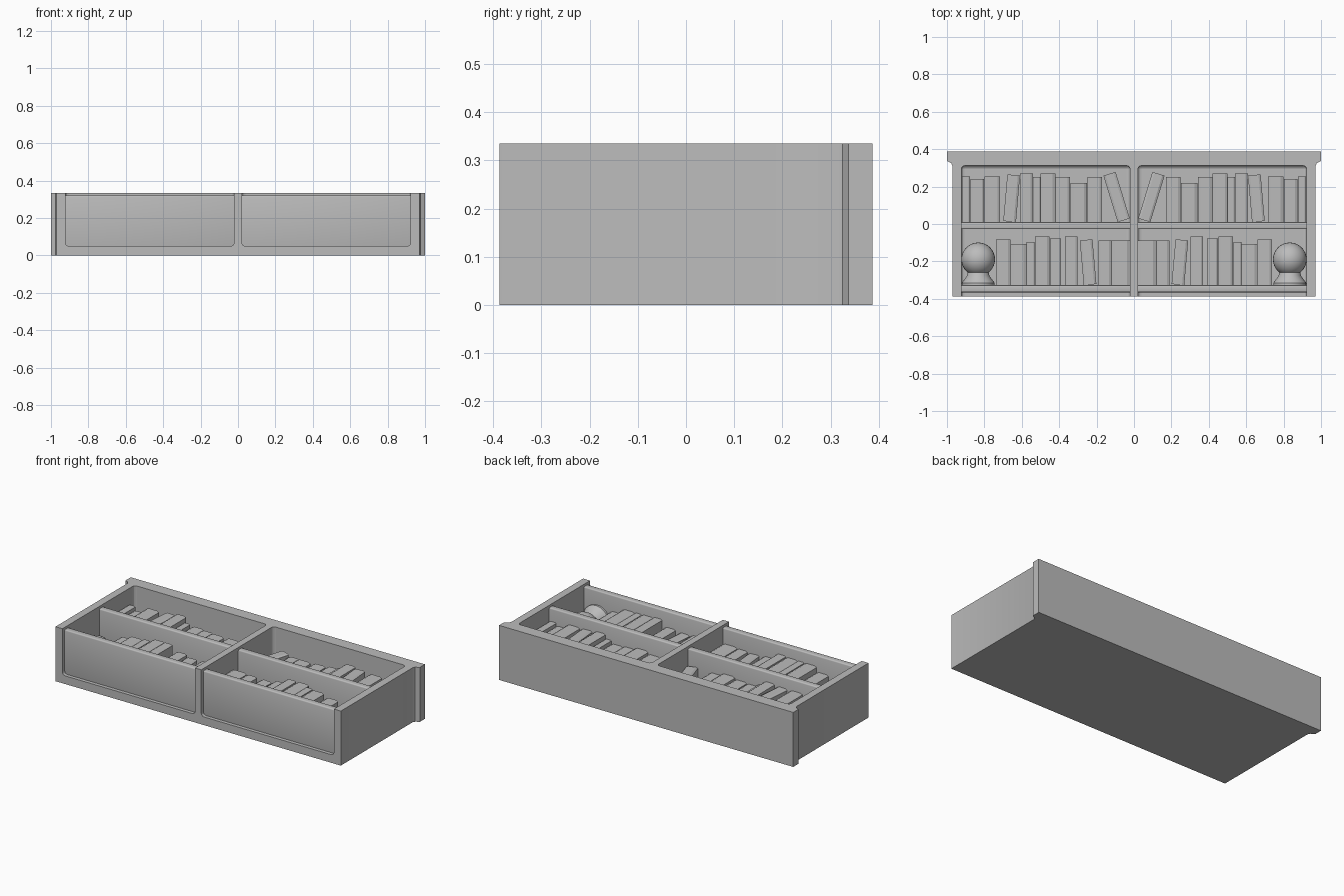
import bpy, bmesh, math, random
from mathutils import Matrix, Vector

random.seed(4)
if "Cube" in bpy.data.objects:
    bpy.data.objects.remove(bpy.data.objects["Cube"], do_unlink=True)

grey = bpy.data.materials.new("plain_grey")
grey.use_nodes = True
grey.diffuse_color = (0.5, 0.5, 0.5, 1)
grey.node_tree.nodes["Principled BSDF"].inputs["Base Color"].default_value = grey.diffuse_color


def finish(name, bm):
    bmesh.ops.recalc_face_normals(bm, faces=bm.faces)
    mesh = bpy.data.meshes.new(name)
    bm.to_mesh(mesh)
    bm.free()
    mesh.materials.append(grey)
    obj = bpy.data.objects.new(name, mesh)
    bpy.context.collection.objects.link(obj)
    return obj


def prism(name, points, direction):
    """Extrude a closed outline along a direction."""
    bm = bmesh.new()
    face = bm.faces.new([bm.verts.new(p) for p in points])
    new = bmesh.ops.extrude_face_region(bm, geom=[face])["geom"]
    bmesh.ops.translate(bm, vec=direction,
                        verts=[v for v in new if isinstance(v, bmesh.types.BMVert)])
    return finish(name, bm)


def box(name, low, high, round_by=0):
    low, high = Vector(low), Vector(high)
    bm = bmesh.new()
    bmesh.ops.create_cube(bm, size=1)
    for v in bm.verts:
        v.co = (low + high) / 2 + Vector(a * b for a, b in zip(v.co, high - low))
    if round_by:
        bmesh.ops.bevel(bm, geom=bm.edges[:], offset=round_by, segments=3,
                        profile=0.5, affect="EDGES")
    return finish(name, bm)


def smooth(obj):
    bpy.ops.object.select_all(action="DESELECT")
    obj.select_set(True)
    bpy.context.view_layer.objects.active = obj
    bpy.ops.object.shade_smooth_by_angle(angle=math.radians(35))


TOP, FLOOR, FRONT, BACK = 0.335, 0.05, -0.387, 0.387

# Case outline with a coved cornice at its head
half = [(0.97, FRONT), (0.97, 0.31), (0.977, 0.325), (1, 0.337), (1, BACK)]
outline = half + [(-x, y) for x, y in reversed(half)]
case = prism("bookcase_case", [(x, y, 0) for x, y in outline], (0, 0, TOP))

# Hollow one column on each side of the central divider
for side, label in ((1, "left"), (-1, "right")):
    xs = sorted((side * 0.021, side * 0.923))
    cutter = box(label + "_column_cutter", (xs[0], -0.6, FLOOR),
                 (xs[1], 0.312, 0.6), 0.018)
    cutter.hide_render = True
    cutter.hide_viewport = True
    cut = case.modifiers.new("hollow_" + label, "BOOLEAN")
    cut.operation = "DIFFERENCE"
    cut.solver = "EXACT"
    cut.object = cutter
smooth(case)

# Shelves
for side, label in ((1, "left"), (-1, "right")):
    xs = sorted((side * 0.01, side * 0.935))
    for row, low, high in (("middle", -0.028, 0.01), ("bottom", -0.365, -0.327)):
        smooth(box(f"{label}_{row}_shelf", (xs[0], low, 0.03),
                   (xs[1], high, 0.32), 0.007))


def book(name, side, inner, outer, base, height, lean, depth):
    """A book with a softly chamfered spine, leaning along the shelf."""
    w = (outer - inner) / 2 - 0.001
    c = w * 0.35
    profile = [(-w, FLOOR - 0.005), (w, FLOOR - 0.005), (w, depth - c / 2),
               (w - c, depth), (c - w, depth), (-w, depth - c / 2)]
    obj = prism(name, [(x, 0, z) for x, z in profile], (0, height, 0))
    angle = math.radians(lean)
    lift = w * abs(math.sin(angle))
    obj.data.transform(Matrix.Translation((side * (inner + outer) / 2, base + lift, 0))
                       @ Matrix.Rotation(-side * angle, 4, "Z"))


# Each row, outward from the divider: inner edge, outer edge, height, lean
upper = [(0.02, 0.09, 0.26, 17), (0.17, 0.25, 0.24, 0), (0.25, 0.34, 0.21, 0),
         (0.34, 0.42, 0.24, 0), (0.42, 0.5, 0.26, 0), (0.5, 0.54, 0.24, 0),
         (0.54, 0.61, 0.26, 0), (0.63, 0.7, 0.25, -5), (0.715, 0.8, 0.245, 0),
         (0.8, 0.875, 0.23, 0), (0.875, 0.92, 0.245, 0)]
lower = [(0.02, 0.12, 0.24, 0), (0.12, 0.19, 0.24, 0), (0.2, 0.27, 0.24, 5),
         (0.3, 0.37, 0.26, 0), (0.39, 0.45, 0.25, 0), (0.45, 0.53, 0.26, 0),
         (0.53, 0.575, 0.23, 0), (0.575, 0.66, 0.22, 0), (0.66, 0.74, 0.245, 0)]
for row, base, books in (("upper", 0.01, upper), ("lower", -0.327, lower)):
    for i, (inner, outer, height, lean) in enumerate(books):
        depth = random.uniform(0.21, 0.265)
        for side, label in ((1, "left"), (-1, "right")):
            book(f"{label}_{row}_book_{i + 1}", side, inner, outer, base,
                 height, lean, depth)

# Globes on flared stands at the outer ends of the lower row
stand = [(0.088, 0), (0.088, 0.012), (0.06, 0.05), (0.052, 0.085)]
for side, label in ((1, "left"), (-1, "right")):
    place = Matrix.Translation((side * 0.833, -0.327, 0.145))
    bm = bmesh.new()
    bmesh.ops.create_uvsphere(bm, u_segments=32, v_segments=16, radius=0.09)
    bm.transform(place @ Matrix.Translation((0, 0.138, 0)))
    smooth(finish(label + "_globe", bm))
    bm = bmesh.new()
    rings = [[bm.verts.new((r * math.cos(a), y, r * math.sin(a)))
              for a in (math.tau * k / 32 for k in range(32))] for r, y in stand]
    for a, b in zip(rings, rings[1:]):
        for k in range(32):
            bm.faces.new((a[k - 1], a[k], b[k], b[k - 1]))
    bm.faces.new(rings[0])
    bm.faces.new(rings[-1])
    bm.transform(place)
    smooth(finish(label + "_globe_stand", bm))
